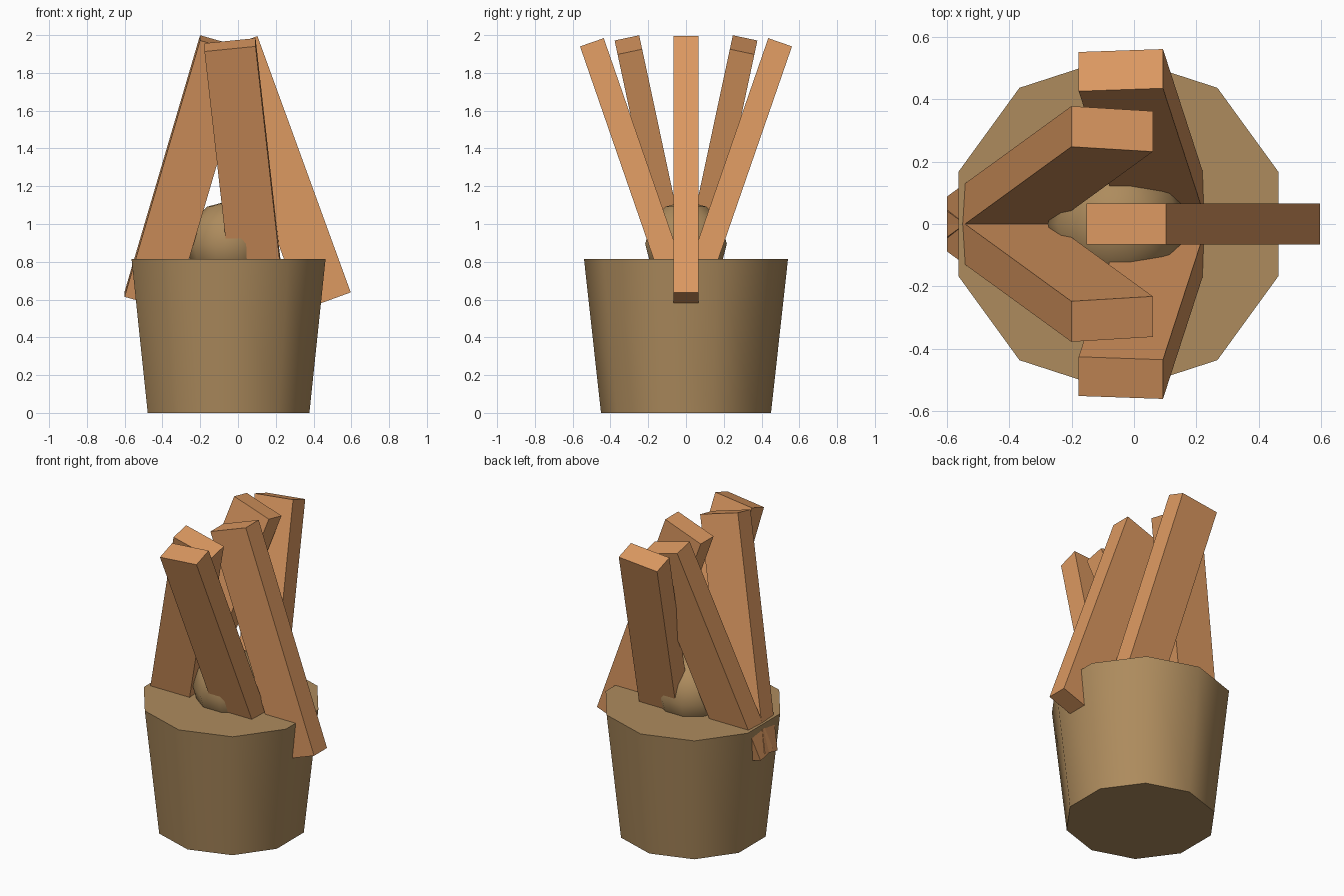
import bpy
from math import radians, cos, sin, tan, pi
from mathutils import Matrix, Vector

if "Cube" in bpy.data.objects:
    bpy.data.objects.remove(bpy.data.objects["Cube"])

CX = -0.05  # axis of the pot


def material(name, rgb):
    m = bpy.data.materials.new(name)
    m.diffuse_color = (*rgb, 1)
    m.use_nodes = True
    m.node_tree.nodes["Principled BSDF"].inputs["Base Color"].default_value = m.diffuse_color
    return m


clay = material("tan_clay", (0.42, 0.26, 0.11))
wood = material("orange_wood", (0.72, 0.32, 0.12))


def finish(name, mat, smooth=False):
    ob = bpy.context.object
    ob.name = name
    ob.data.materials.append(mat)
    if smooth:
        bpy.ops.object.shade_smooth_by_angle(angle=radians(50))
    return ob


# Ten-sided tapered pot, with a corner on the y axis
bpy.ops.mesh.primitive_cone_add(vertices=10, radius1=0.45, radius2=0.54,
                                depth=0.815, location=(CX, 0, 0.4075))
finish("pot", clay, True)

# Low-poly ball half sunk in the pot
bpy.ops.mesh.primitive_uv_sphere_add(segments=10, ring_count=6, radius=0.227,
                                     location=(CX, 0, 0.895),
                                     rotation=(0, 0, pi / 10))
finish("ball", clay, True)

# Five planks on a ring, each leaning 20 degrees
for i in range(5):
    a = 2 * pi * i / 5
    t = tan(radians(20))
    up = Vector((-cos(a) * t, sin(a) * t, 1)).normalized()
    side = Vector((0, up.z, -up.y)).normalized()
    wide = side.cross(up)
    rot = Matrix((wide, side, up)).transposed()
    bpy.ops.mesh.primitive_cube_add(size=1)
    ob = finish(f"plank_{i + 1}", wood)
    centre = Vector((CX + 0.272 * cos(a), 0.272 * sin(a), 1.27))
    ob.matrix_world = (Matrix.Translation(centre) @ rot.to_4x4()
                       @ Matrix.Diagonal((0.272, 0.133, 1.444, 1)))
